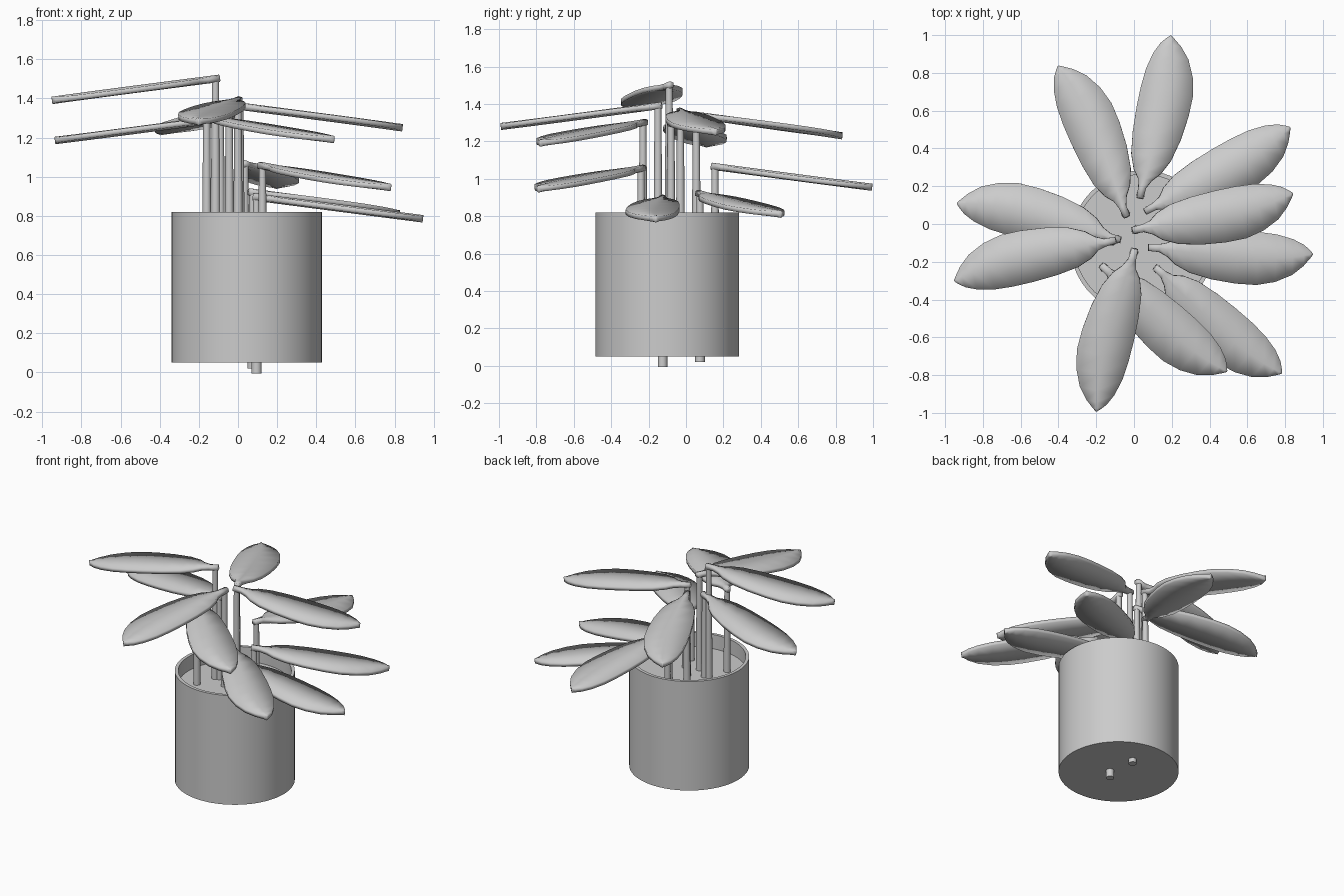
import bpy, bmesh, math
from mathutils import Vector

if "Cube" in bpy.data.objects:
    bpy.data.objects.remove(bpy.data.objects["Cube"])

gray = bpy.data.materials.new("plain_gray")
gray.diffuse_color = (0.6, 0.6, 0.6, 1)
gray.use_nodes = True
gray.node_tree.nodes["Principled BSDF"].inputs["Base Color"].default_value = gray.diffuse_color


def make(name, bm, angle=None):
    bmesh.ops.recalc_face_normals(bm, faces=bm.faces)
    me = bpy.data.meshes.new(name)
    bm.to_mesh(me)
    bm.free()
    me.materials.append(gray)
    ob = bpy.data.objects.new(name, me)
    bpy.context.collection.objects.link(ob)
    bpy.context.view_layer.objects.active = ob
    ob.select_set(True)
    if angle is None:
        bpy.ops.object.shade_smooth()
    else:
        bpy.ops.object.shade_smooth_by_angle(angle=math.radians(angle))
    ob.select_set(False)
    return ob


# Pot: lathed wall with a thin rim, closed bottom, and soil surface inside
def pot(cx, cy, n=64):
    profile = [(0.384, 0.05), (0.384, 0.82), (0.362, 0.82), (0.362, 0.72)]
    bm = bmesh.new()
    rings = [[bm.verts.new((cx + r * math.cos(2 * math.pi * i / n),
                            cy + r * math.sin(2 * math.pi * i / n), z))
              for i in range(n)] for r, z in profile]
    for a, b in zip(rings, rings[1:]):
        for i in range(n):
            j = (i + 1) % n
            bm.faces.new((a[i], a[j], b[j], b[i]))
    bm.faces.new(rings[0])
    bm.faces.new(rings[-1])
    return make("pot", bm, 40)


# Stem: slim upright rod
def stem(name, base):
    bm = bmesh.new()
    bmesh.ops.create_cone(bm, cap_ends=True, segments=16,
                          radius1=0.026, radius2=0.018, depth=0.91)
    bmesh.ops.translate(bm, verts=bm.verts, vec=base + Vector((0, 0, -0.445)))
    make(name, bm, 40)


# Leaf outline: distance along, half width on the left, half width on the right
OUTLINE = [(-0.02, .018, .018), (.04, .02, .022), (.085, .03, .045),
           (.13, .062, .085), (.21, .09, .125), (.33, .104, .155),
           (.46, .108, .172), (.57, .106, .175), (.67, .097, .155),
           (.76, .075, .115), (.82, .047, .065), (.855, .018, .022),
           (.868, .004, .004)]


# Leaf: thin slab, slightly thicker along the midrib, sloping down to the tip
def leaf(name, base, tip):
    d = (tip - base).normalized()
    right = d.cross(Vector((0, 0, 1))).normalized()
    up = right.cross(d)
    k = (tip - base).length / 0.868
    bm = bmesh.new()
    rows = []
    for t, wl, wr in OUTLINE:
        mid = (wr - wl) * 0.5
        section = [(-wl, .013), (mid, .019), (wr, .013),
                   (wr, -.013), (mid, -.019), (-wl, -.013)]
        rows.append([bm.verts.new(base + d * t * k + right * s + up * h)
                     for s, h in section])
    for a, b in zip(rows, rows[1:]):
        for i in range(6):
            j = (i + 1) % 6
            bm.faces.new((a[i], a[j], b[j], b[i]))
    bm.faces.new(rows[0])
    bm.faces.new(rows[-1])
    make(name, bm)


pot(0.045, -0.10)

# Base x, y, z and tip x, y for each leaf; all drop by the same amount
PLANTS = [(.035, .155, 1.065, .195, .995), (-.045, .055, 1.34, -.40, .835),
          (.075, .075, .92, .825, .51), (.01, -.03, 1.36, .84, .16),
          (.095, -.125, .895, .945, -.16), (.125, -.24, 1.055, .78, -.79),
          (-.16, -.23, 1.30, .49, -.78), (0, -.15, 1.39, -.20, -.99),
          (-.115, -.09, 1.50, -.95, -.30), (-.09, -.08, 1.295, -.935, .11)]
for n, (x, y, z, tx, ty) in enumerate(PLANTS, 1):
    base = Vector((x, y, z))
    stem(f"stem_{n}", base)
    leaf(f"leaf_{n}", base, Vector((tx, ty, z - 0.11)))
